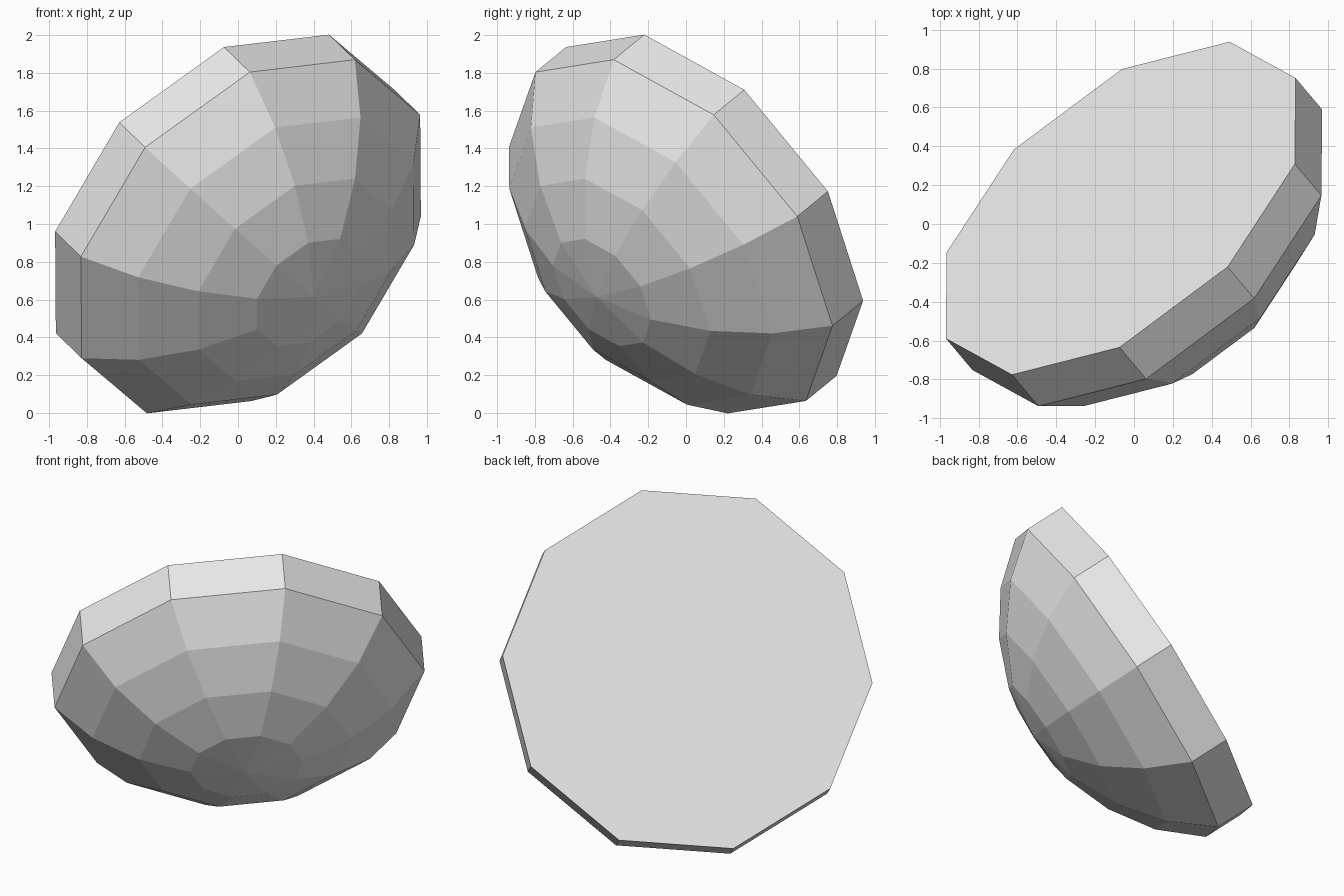
import bpy
import bmesh
import math
from mathutils import Matrix, Vector

if "Cube" in bpy.data.objects:
    bpy.data.objects.remove(bpy.data.objects["Cube"], do_unlink=True)

SIDES = 10

# Plain grey material
grey = bpy.data.materials.new("plain grey")
grey.use_nodes = True
colour = (0.8, 0.8, 0.8, 1.0)
grey.diffuse_color = colour
grey.node_tree.nodes["Principled BSDF"].inputs["Base Color"].default_value = colour

# Dome profile as (radius, height): flat rim band, then rings up to the apex
profile = [(1.127, -0.125), (1.127, 0.125), (0.915, 0.37),
           (0.645, 0.558), (0.342, 0.685), (0.0, 0.73)]

# Lathe the profile around the local z axis
bm = bmesh.new()
verts = [bm.verts.new((r, 0, h)) for r, h in profile]
edges = [bm.edges.new(pair) for pair in zip(verts, verts[1:])]
bmesh.ops.spin(bm, geom=verts + edges, cent=(0, 0, 0), axis=(0, 0, 1),
               angle=math.tau, steps=SIDES)
bmesh.ops.remove_doubles(bm, verts=bm.verts, dist=0.001)

# Close the wide end with one flat face
rim = [e for e in bm.edges if e.is_boundary]
bmesh.ops.contextual_create(bm, geom=rim)
bmesh.ops.recalc_face_normals(bm, faces=bm.faces)

# Tilt the dome so that its apex points down, forward and left
apex = Vector((0.546, -0.649, -0.530)).normalized()
corner = Vector((0.487, -0.267, 0.829))
corner = (corner - apex * corner.dot(apex)).normalized()
tilt = Matrix((corner, apex.cross(corner), apex)).transposed().to_4x4()
bm.transform(Matrix.Translation((0, 0, 1)) @ tilt)

mesh = bpy.data.meshes.new("half_dome")
bm.to_mesh(mesh)
bm.free()
mesh.materials.append(grey)
dome = bpy.data.objects.new("half_dome", mesh)
bpy.context.collection.objects.link(dome)
